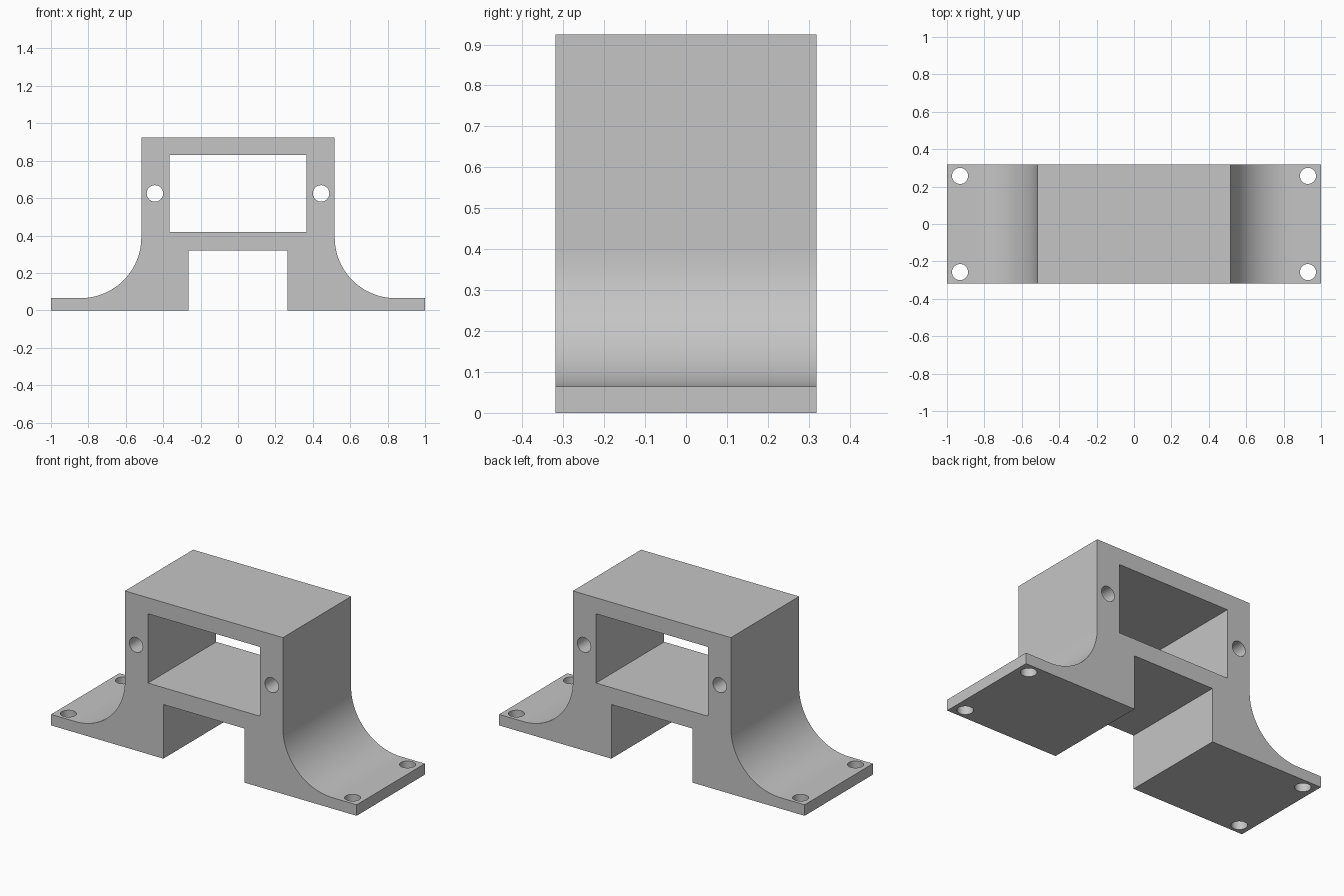
import bpy, bmesh, math
from mathutils import Matrix

old = bpy.data.objects.get("Cube")
if old:
    bpy.data.objects.remove(old, do_unlink=True)

DEPTH = 0.638
BODY, TOP = 0.517, 0.925
FLANGE, FILLET = 0.065, 0.325
NOTCH, NOTCH_TOP = 0.265, 0.32

grey = bpy.data.materials.new("plain_grey")
grey.use_nodes = True
colour = (0.56, 0.56, 0.56, 1)
grey.diffuse_color = colour
grey.node_tree.nodes["Principled BSDF"].inputs["Base Color"].default_value = colour


def add_object(name, bm):
    bmesh.ops.recalc_face_normals(bm, faces=bm.faces)
    mesh = bpy.data.meshes.new(name)
    bm.to_mesh(mesh)
    bm.free()
    obj = bpy.data.objects.new(name, mesh)
    bpy.context.collection.objects.link(obj)
    return obj


def prism(name, outline):
    """Extrude an x-z outline through the full depth."""
    bm = bmesh.new()
    face = bm.faces.new([bm.verts.new((x, -DEPTH / 2, z)) for x, z in outline])
    ext = bmesh.ops.extrude_face_region(bm, geom=[face])
    verts = [v for v in ext["geom"] if isinstance(v, bmesh.types.BMVert)]
    bmesh.ops.translate(bm, verts=verts, vec=(0, DEPTH, 0))
    return add_object(name, bm)


def drill(name, location, radius, length, along_y=False):
    bm = bmesh.new()
    turn = Matrix.Rotation(math.pi / 2 if along_y else 0, 4, 'X')
    bmesh.ops.create_cone(bm, cap_ends=True, segments=40, radius1=radius,
                          radius2=radius, depth=length,
                          matrix=Matrix.Translation(location) @ turn)
    return add_object(name, bm)


# Bracket body: notch, flange, concave fillet and upright side, then mirrored
half = [(NOTCH, NOTCH_TOP), (NOTCH, 0), (1, 0), (1, FLANGE)]
steps = 28
for i in range(steps + 1):
    a = math.pi / 2 * i / steps
    half.append((BODY + FILLET * (1 - math.sin(a)),
                 FLANGE + FILLET * (1 - math.cos(a))))
# The fillet runs from the flange up to the side wall
half.append((BODY, TOP))
bracket = prism("mounting_bracket", half + [(-x, z) for x, z in reversed(half)])

# Rectangular opening through the body
bm = bmesh.new()
bmesh.ops.create_cube(bm, size=1, matrix=Matrix.Translation((0, 0, 0.625))
                      @ Matrix.Diagonal((0.732, 1, 0.41, 1)))
cutters = [add_object("window_cutter", bm)]

# Screw holes: through the side posts and through the flange corners
for s in (-1, 1):
    cutters.append(drill("post_hole_cutter", (s * 0.444, 0, 0.625), 0.044, 1, True))
    for t in (-1, 1):
        cutters.append(drill("flange_hole_cutter", (s * 0.93, t * 0.257, 0.03), 0.043, 0.3))

for cutter in cutters:
    cutter.hide_render = True
    mod = bracket.modifiers.new("cut", 'BOOLEAN')
    mod.operation, mod.solver, mod.object = 'DIFFERENCE', 'EXACT', cutter

# Bake the cuts and discard the cutters
graph = bpy.context.evaluated_depsgraph_get()
graph.update()
result = bpy.data.meshes.new_from_object(bracket.evaluated_get(graph))
bracket.modifiers.clear()
bracket.data = result
for cutter in cutters:
    bpy.data.objects.remove(cutter, do_unlink=True)
result.materials.clear()
result.materials.append(grey)

# Smooth curved faces, keep the flat ones flat
bpy.ops.object.select_all(action='DESELECT')
bracket.select_set(True)
bpy.context.view_layer.objects.active = bracket
bpy.ops.object.shade_smooth_by_angle(angle=math.radians(30))
for p in result.polygons:
    p.material_index = 0
    if max(abs(c) for c in p.normal) > 0.9999:
        p.use_smooth = p.area < 0.01
